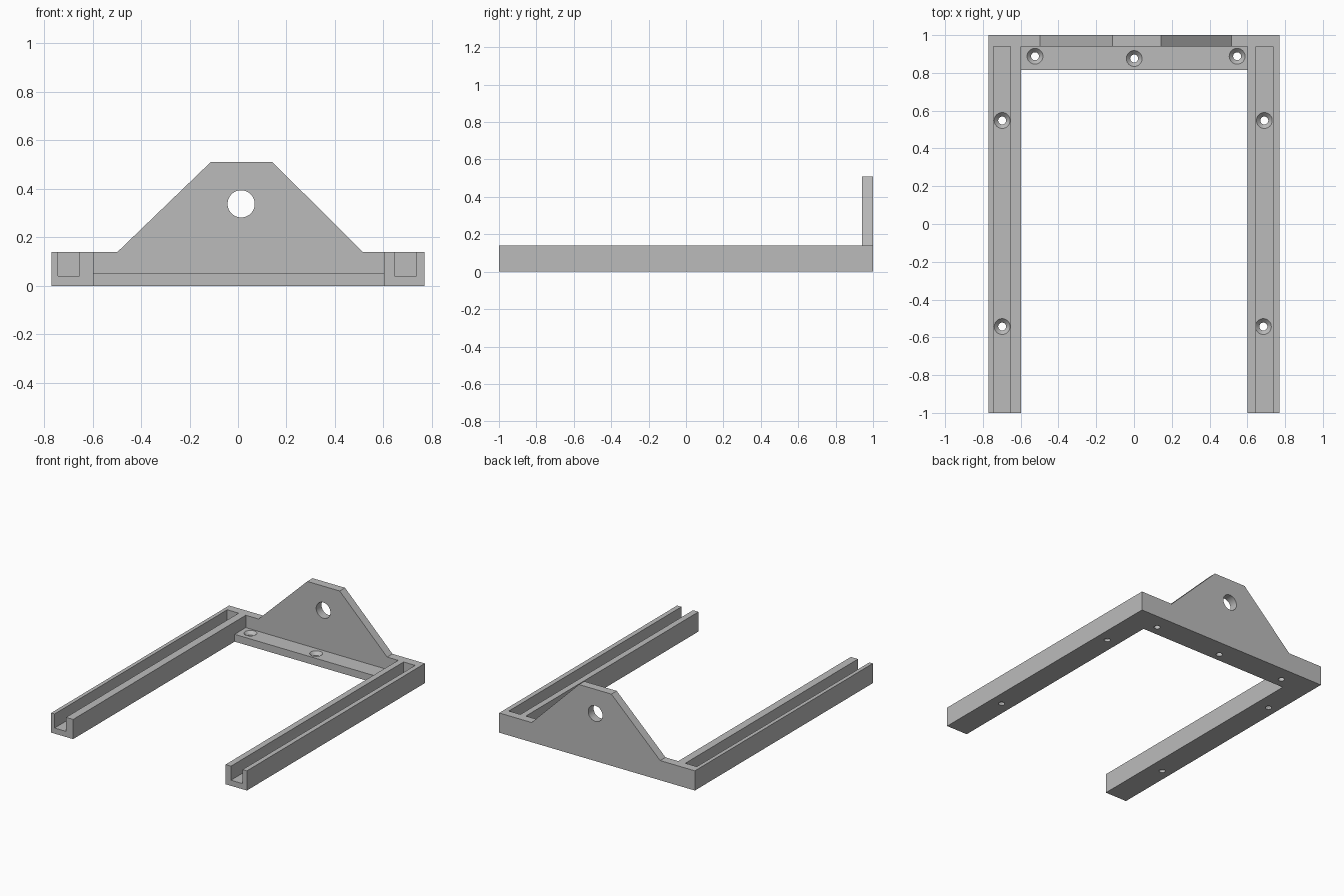
import bpy, bmesh, math
from mathutils import Matrix

if "Cube" in bpy.data.objects:
    bpy.data.objects.remove(bpy.data.objects["Cube"])

grey = bpy.data.materials.new("plain grey")
grey.diffuse_color = (0.5, 0.5, 0.5, 1)
grey.use_nodes = True
grey.node_tree.nodes["Principled BSDF"].inputs["Base Color"].default_value = grey.diffuse_color


def make_object(name, bm):
    bmesh.ops.recalc_face_normals(bm, faces=bm.faces)
    mesh = bpy.data.meshes.new(name)
    bm.to_mesh(mesh)
    bm.free()
    mesh.materials.append(grey)
    obj = bpy.data.objects.new(name, mesh)
    bpy.context.collection.objects.link(obj)
    return obj


def box(x0, x1, y0, y1, z0, z1):
    bm = bmesh.new()
    bmesh.ops.create_cube(bm, size=1)
    for v in bm.verts:
        v.co = ((x0 + x1) / 2 + v.co.x * (x1 - x0),
                (y0 + y1) / 2 + v.co.y * (y1 - y0),
                (z0 + z1) / 2 + v.co.z * (z1 - z0))
    return make_object("box_cutter", bm)


def lathe(profile, matrix, steps=32):
    """Solid turned about its own z axis from (radius, height) pairs."""
    bm = bmesh.new()
    rings = [[bm.verts.new((r * math.cos(2 * math.pi * i / steps),
                            r * math.sin(2 * math.pi * i / steps), h))
              for i in range(steps)] for r, h in profile]
    for a, b in zip(rings, rings[1:]):
        for i in range(steps):
            j = (i + 1) % steps
            bm.faces.new((a[i], a[j], b[j], b[i]))
    bm.faces.new(rings[0])
    bm.faces.new(rings[-1])
    bm.transform(matrix)
    return make_object("hole_cutter", bm)


def cut(target, cutter):
    mod = target.modifiers.new("cut", 'BOOLEAN')
    mod.operation, mod.solver, mod.object = 'DIFFERENCE', 'EXACT', cutter
    bpy.context.view_layer.objects.active = target
    bpy.ops.object.modifier_apply(modifier=mod.name)
    bpy.data.objects.remove(cutter)


# Main sizes
HALF_W, RAIL_H, FLOOR, LEDGE_H = 0.77, 0.14, 0.04, 0.052
IN_L, IN_R, WALL_Y, LEDGE_Y = -0.597, 0.602, 0.94, 0.815

# Bracket frame: the back plate outline, run over the full depth
outline = [(-HALF_W, 0), (HALF_W, 0), (HALF_W, RAIL_H), (0.515, RAIL_H),
           (0.142, 0.51), (-0.113, 0.51), (-0.497, RAIL_H), (-HALF_W, RAIL_H)]
bm = bmesh.new()
face = bm.faces.new([bm.verts.new((x, -1, z)) for x, z in outline])
ext = bmesh.ops.extrude_face_region(bm, geom=[face])
bmesh.ops.translate(bm, vec=(0, 2, 0),
                    verts=[g for g in ext["geom"] if isinstance(g, bmesh.types.BMVert)])
frame = make_object("bracket_frame", bm)

# Clear the space before the back plate, above the ledge and between the rails
cut(frame, box(-1, 1, -2, WALL_Y, RAIL_H, 1))
cut(frame, box(IN_L, IN_R, -2, WALL_Y, LEDGE_H, 1))
cut(frame, box(IN_L, IN_R, -2, LEDGE_Y, -1, 1))

# Rail grooves, open at the front
cut(frame, box(-0.743, -0.653, -2, WALL_Y, FLOOR, 1))
cut(frame, box(0.645, 0.736, -2, WALL_Y, FLOOR, 1))

# Countersunk screw holes: x, y, surface height
for x, y, top in [(-0.698, 0.548, FLOOR), (0.69, 0.548, FLOOR),
                  (-0.698, -0.543, FLOOR), (0.685, -0.543, FLOOR),
                  (-0.524, 0.888, LEDGE_H), (0.001, 0.876, LEDGE_H),
                  (0.546, 0.888, LEDGE_H)]:
    profile = [(0.021, -0.1), (0.021, top - 0.022), (0.042, top), (0.042, top + 0.02)]
    cut(frame, lathe(profile, Matrix.Translation((x, y, 0))))

# Round hole through the back plate
turn = Matrix.Translation((0.013, 0.97, 0.338)) @ Matrix.Rotation(math.pi / 2, 4, 'X')
cut(frame, lathe([(0.056, -0.2), (0.056, 0.2)], turn, 48))

# Smooth holes, sharp edges
bpy.ops.object.select_all(action='DESELECT')
frame.select_set(True)
bpy.context.view_layer.objects.active = frame
bpy.ops.object.shade_smooth_by_angle(angle=math.radians(30))
